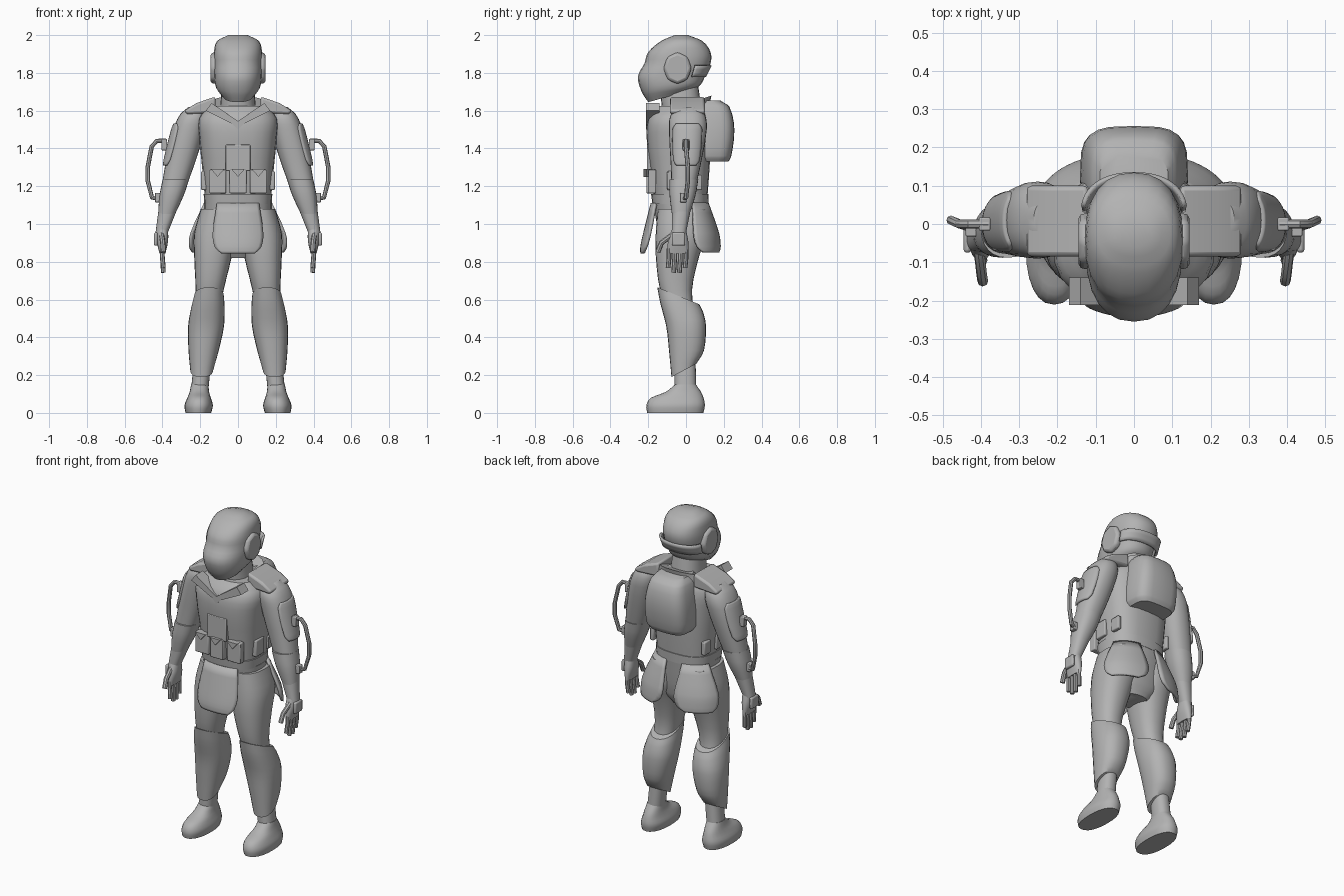
import bpy, bmesh, math
from mathutils import Vector

cube = bpy.data.objects.get("Cube")
if cube:
    bpy.data.objects.remove(cube)

grey = bpy.data.materials.new("plain_grey")
grey.use_nodes = True
shade = (0.45, 0.45, 0.45, 1)
grey.diffuse_color = shade
grey.node_tree.nodes["Principled BSDF"].inputs["Base Color"].default_value = shade

parts = []


def skin(name, rows, closed=True, mirror=False, thick=0, bevel=0):
    """Join rows of points into a capped body, or an open plate with thickness."""
    bm = bmesh.new()
    rows = [[bm.verts.new(point) for point in row] for row in rows]
    count = len(rows[0])
    for low, high in zip(rows, rows[1:]):
        for i in range(count if closed else count - 1):
            j = (i + 1) % count
            bm.faces.new((low[i], low[j], high[j], high[i]))
    if closed:
        bm.faces.new(rows[0])
        bm.faces.new(rows[-1])
    bmesh.ops.recalc_face_normals(bm, faces=bm.faces[:])
    mesh = bpy.data.meshes.new(name)
    bm.to_mesh(mesh)
    bm.free()
    mesh.materials.append(grey)
    obj = bpy.data.objects.new(name, mesh)
    bpy.context.collection.objects.link(obj)
    if thick:
        solid = obj.modifiers.new("thickness", 'SOLIDIFY')
        solid.thickness = thick
        solid.offset = 0
    if bevel:
        edge = obj.modifiers.new("soft_edge", 'BEVEL')
        edge.width = bevel
        edge.segments = 2
    if mirror:
        obj.modifiers.new("other_side", 'MIRROR')
    parts.append(obj)


def cut(z, wide, front, back, tilt=0, span=1):
    """One level section: half width, front and back edges, rise to the back, arc share."""
    return Vector((z, wide, front, back, tilt, span))


def blend(cuts, steps=3):
    """Fair a smooth curve through the sections."""
    def slope(i):
        a, b = cuts[max(i - 1, 0)], cuts[min(i + 1, len(cuts) - 1)]
        return (b - a) / (b[0] - a[0])
    result = [cuts[0]]
    for i, (a, b) in enumerate(zip(cuts, cuts[1:])):
        for k in range(1, steps + 1):
            t = k / steps
            u = 1 - t
            bend = slope(i) * (t * u * u) - slope(i + 1) * (t * t * u)
            result.append(a * (u * u * (1 + 2 * t)) + b * (t * t * (1 + 2 * u)) + bend * (b[0] - a[0]))
    return result


def upright(z):
    return 0


def arm_line(z):
    return .245 + (1.55 - z) * .267


def leg_line(z):
    return .215 - z / 10


def loft(name, cuts, line=upright, power=2.3, arc=None, count=24, **options):
    """Rounded-box sections stacked along a line; with an arc, a curved plate."""
    rows = []
    for z, wide, front, back, tilt, span in blend(cuts):
        row = []
        for i in range(count):
            a = math.tau * i / count
            if arc:
                a = math.radians(arc[0] + arc[1] * span * (2 * i / (count - 1) - 1))
            dx, dy = (math.copysign(abs(w) ** (2 / power), w) for w in (math.cos(a), math.sin(a)))
            y = (front + back + dy * (back - front)) / 2
            row.append((line(z) + wide * dx, y, z + tilt * dy / 2))
        rows.append(row)
    skin(name, rows, closed=not arc, **options)


def prism(name, outline, lo, hi, axis="y", **options):
    """Extrude a flat outline along x or y."""
    skin(name, [[(d, a, b) if axis == "x" else (a, d, b) for a, b in outline] for d in (lo, hi)], **options)


def box(name, x, y, z, width, depth, height, **options):
    corners = ((-1, -1), (1, -1), (1, 1), (-1, 1))
    outline = [(x + i * width / 2, z + k * height / 2) for i, k in corners]
    prism(name, outline, y - depth / 2, y + depth / 2, **options)


def rod(name, points, radius, sides=8):
    """Round bar along a path, one on each side."""
    path = [Vector(p) for p in points]
    rows = []
    for k, p in enumerate(path):
        way = path[min(k + 1, len(path) - 1)] - path[max(k - 1, 0)]
        u = way.cross(Vector((0, 1, 0.1))).normalized()
        v = way.normalized().cross(u)
        turns = [math.tau * i / sides for i in range(sides)]
        rows.append([p + radius * (u * math.cos(a) + v * math.sin(a)) for a in turns])
    skin(name, rows, mirror=True)


# Head: helmet, ear covers, rear rim and neck
loft("helmet", [cut(z=1.68, wide=.08, front=-.2, back=.05, tilt=.07),
                cut(z=1.72, wide=.115, front=-.235, back=.08, tilt=.04),
                cut(z=1.78, wide=.125, front=-.255, back=.1),
                cut(z=1.85, wide=.128, front=-.22, back=.13),
                cut(z=1.91, wide=.127, front=-.2, back=.13),
                cut(z=1.97, wide=.11, front=-.13, back=.085),
                cut(z=2, wide=.05, front=-.06, back=.01)])
octagon = [math.tau * i / 8 for i in range(8)]
prism("ear_cover", [(-.045 + .075 * math.cos(a), 1.825 + .085 * math.sin(a)) for a in octagon],
      lo=.1, hi=.145, axis="x", mirror=True, bevel=.015)
loft("helmet_rim", [cut(z=1.78, wide=.13, front=-.08, back=.1),
                    cut(z=1.84, wide=.134, front=-.08, back=.13)], arc=(90, 80), thick=.012)
loft("neck", [cut(z=1.55, wide=.1, front=-.12, back=.09),
              cut(z=1.73, wide=.085, front=-.14, back=.065)])

# Torso, collar and backpack
loft("torso", [cut(z=1.1, wide=.172, front=-.165, back=.11),
               cut(z=1.3, wide=.19, front=-.19, back=.125),
               cut(z=1.45, wide=.205, front=-.208, back=.13),
               cut(z=1.56, wide=.208, front=-.2, back=.125),
               cut(z=1.625, wide=.15, front=-.15, back=.11)], power=2.7)
loft("hips", [cut(z=.82, wide=.08, front=-.09, back=.06),
              cut(z=.89, wide=.16, front=-.13, back=.09),
              cut(z=1.11, wide=.18, front=-.175, back=.117)], power=2.5)
loft("waistband", [cut(z=1.105, wide=.178, front=-.178, back=.118),
                   cut(z=1.16, wide=.182, front=-.185, back=.12)], power=2.7)
loft("collar", [cut(z=1.57, wide=.185, front=-.195, back=.12, tilt=.09),
                cut(z=1.625, wide=.15, front=-.18, back=.135, tilt=.11)])
lapel = [(0, 1.5), (.03, 1.53), (.17, 1.6), (.14, 1.64), (0, 1.545)]
prism("lapel", lapel, lo=-.212, hi=-.14, mirror=True)
loft("backpack", [cut(z=1.33, wide=.12, front=.02, back=.225),
                  cut(z=1.36, wide=.138, front=0, back=.24),
                  cut(z=1.5, wide=.138, front=0, back=.256),
                  cut(z=1.62, wide=.115, front=0, back=.23),
                  cut(z=1.655, wide=.09, front=.02, back=.18)], power=3.6)
shoulder = [(.12, 1.59), (.12, 1.675), (.22, 1.64), (.285, 1.6), (.27, 1.58)]
prism("shoulder_pad", shoulder, lo=-.085, hi=.1, mirror=True, bevel=.012)

# Chest panel and belt pouches with pointed flaps
box("chest_panel", x=0, y=-.195, z=1.35, width=.13, depth=.025, height=.14, bevel=.004)
for label, side in (("right", -1), ("middle", 0), ("left", 1)):
    x, y = side * .108, -.19 + abs(side) * .012
    box(label + "_pouch", x, y, z=1.225, width=.09, depth=.04, height=.125, bevel=.005)
    prism(label + "_pouch_flap", [(x - .035, 1.29), (x + .035, 1.29), (x, 1.25)], lo=y - .034, hi=y)
box("side_pouch", x=.18, y=-.06, z=1.23, width=.03, depth=.08, height=.1, mirror=True, bevel=.006)
box("hip_pouch", x=.175, y=.055, z=1.22, width=.025, depth=.06, height=.08, mirror=True, bevel=.006)

# Hanging skirt plates with rounded lower corners
loft("front_skirt", [cut(z=1.11, wide=.18, front=-.18, back=.1, span=.9),
                     cut(z=.95, wide=.2, front=-.22, back=.1),
                     cut(z=.88, wide=.2, front=-.235, back=.1, span=.9),
                     cut(z=.845, wide=.2, front=-.235, back=.1, span=.6)],
     arc=(-90, 38), count=13, thick=.014)
loft("rear_skirt", [cut(z=1.11, wide=.182, front=-.15, back=.117, span=.8),
                    cut(z=.95, wide=.25, front=-.17, back=.17),
                    cut(z=.88, wide=.26, front=-.17, back=.18, span=.9),
                    cut(z=.85, wide=.26, front=-.17, back=.18, span=.6)],
     arc=(47, 36), count=13, thick=.014, mirror=True)

# Arms: sleeve, upper plate and forearm guard
loft("arm", [cut(z=1.62, wide=.035, front=-.03, back=.06),
             cut(z=1.58, wide=.07, front=-.08, back=.1),
             cut(z=1.5, wide=.084, front=-.09, back=.11),
             cut(z=1.3, wide=.076, front=-.08, back=.075),
             cut(z=1.1, wide=.052, front=-.075, back=.03),
             cut(z=.95, wide=.032, front=-.075, back=0)], line=arm_line, mirror=True)
loft("upper_arm_plate", [cut(z=1.53, wide=.083, front=-.085, back=.1, span=.7),
                         cut(z=1.5, wide=.088, front=-.085, back=.1),
                         cut(z=1.34, wide=.085, front=-.08, back=.085),
                         cut(z=1.31, wide=.08, front=-.08, back=.08, span=.7)],
     line=arm_line, arc=(0, 50), count=11, thick=.016, mirror=True)
loft("forearm_guard", [cut(z=1.235, wide=.07, front=-.088, back=.065),
                       cut(z=1.15, wide=.064, front=-.087, back=.05),
                       cut(z=1.04, wide=.042, front=-.073, back=.015)], line=arm_line, mirror=True)

# Hoses outside the arms
hose = [(.38, 0, 1.44), (.43, 0, 1.44), (.457, 0, 1.41), (.478, .01, 1.3),
        (.478, .01, 1.23), (.455, 0, 1.14), (.39, -.02, 1.125)]
rod("arm_hose", hose, radius=.012)
box("hose_top_mount", x=.39, y=0, z=1.42, width=.03, depth=.035, height=.06, mirror=True, bevel=.004)
box("hose_low_mount", x=.425, y=-.015, z=1.14, width=.03, depth=.035, height=.05, mirror=True, bevel=.004)

# Hands
loft("palm", [cut(z=.97, wide=.03, front=-.075, back=0),
              cut(z=.91, wide=.03, front=-.095, back=.012),
              cut(z=.845, wide=.016, front=-.1, back=.014)], line=lambda z: .4, mirror=True)
box("hand_plate", x=.435, y=-.04, z=.92, width=.02, depth=.07, height=.07, mirror=True, bevel=.008)
for i, label in enumerate(("index", "middle", "ring", "little")):
    y, tip = -.09 + .03 * i, .73 + .025 * abs(i - 1.5)
    rod(label + "_finger", [(.402, y, .87), (.4, y, .82), (.395, y - .005, tip)], radius=.0125)
rod("thumb", [(.405, -.07, .945), (.398, -.13, .9), (.395, -.15, .85)], radius=.014)

# Legs, shin guards and boots
loft("thigh", [cut(z=1.08, wide=.09, front=-.15, back=.11),
               cut(z=.95, wide=.112, front=-.16, back=.11),
               cut(z=.83, wide=.1, front=-.16, back=.07),
               cut(z=.65, wide=.074, front=-.137, back=.032),
               cut(z=.5, wide=.06, front=-.08, back=.05)], line=leg_line, mirror=True)
loft("shin_guard", [cut(z=.62, wide=.078, front=-.152, back=.07, tilt=-.09),
                    cut(z=.56, wide=.088, front=-.137, back=.09, tilt=-.05),
                    cut(z=.46, wide=.095, front=-.105, back=.106),
                    cut(z=.33, wide=.08, front=-.09, back=.095),
                    cut(z=.225, wide=.06, front=-.077, back=.055, tilt=.07)], line=leg_line, mirror=True)
loft("ankle", [cut(z=.3, wide=.046, front=-.06, back=.05),
               cut(z=.1, wide=.046, front=-.06, back=.055)], line=leg_line, mirror=True)
loft("boot", [cut(z=0, wide=.068, front=-.205, back=.092),
              cut(z=.04, wide=.075, front=-.21, back=.1),
              cut(z=.08, wide=.062, front=-.185, back=.093),
              cut(z=.11, wide=.052, front=-.11, back=.08),
              cut(z=.15, wide=.046, front=-.058, back=.053)], line=lambda z: .21 - z / 20, mirror=True)

# Smooth shading with crisp plate edges
bpy.ops.object.select_all(action='DESELECT')
for obj in parts:
    obj.select_set(True)
bpy.context.view_layer.objects.active = parts[0]
bpy.ops.object.shade_smooth_by_angle(angle=math.radians(38))
